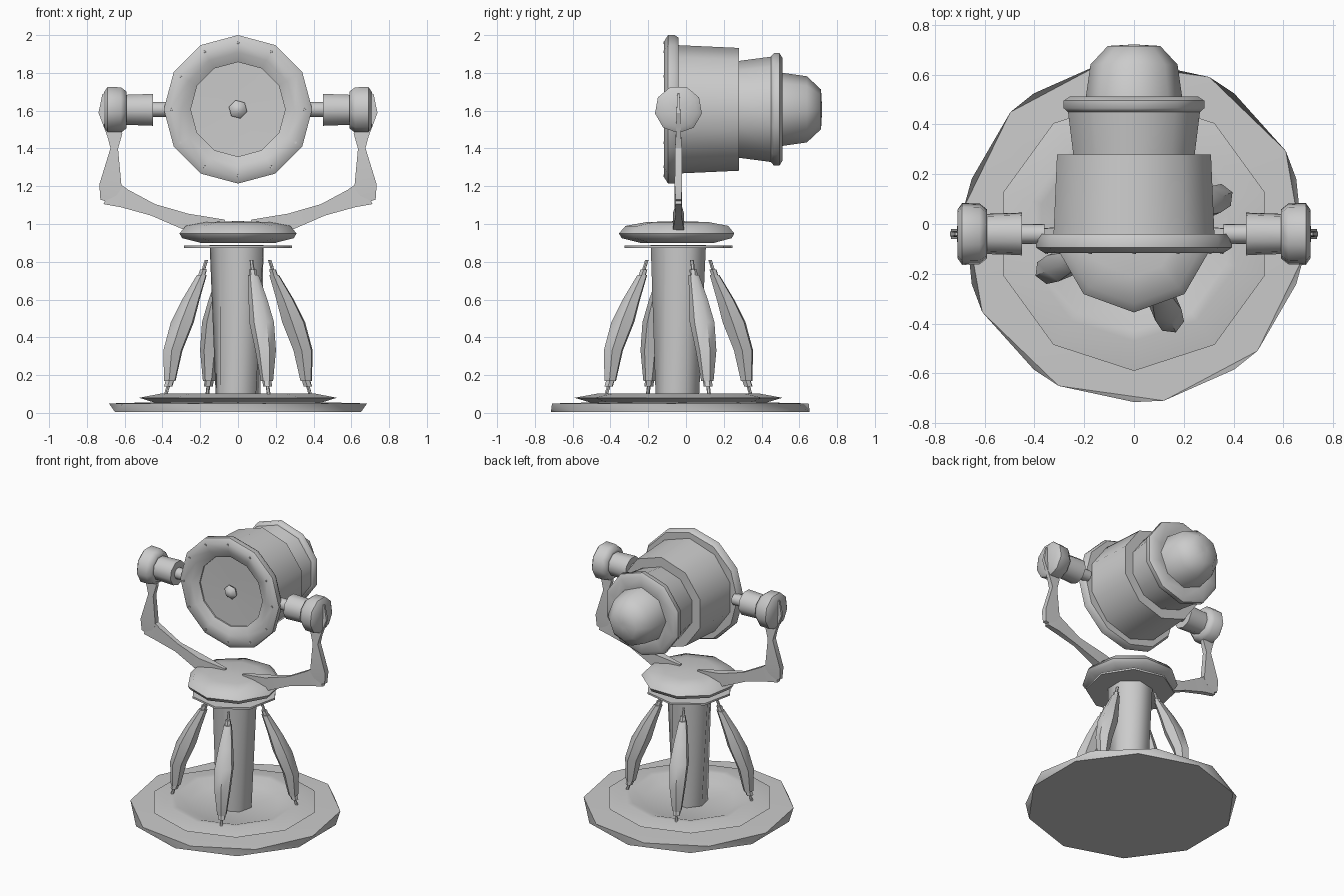
import bpy, bmesh, math
from mathutils import Matrix, Vector

if "Cube" in bpy.data.objects:
    bpy.data.objects.remove(bpy.data.objects["Cube"])

grey = bpy.data.materials.new("plain grey")
grey.use_nodes = True
grey.diffuse_color = (0.6, 0.6, 0.6, 1)
grey.node_tree.nodes["Principled BSDF"].inputs["Base Color"].default_value = grey.diffuse_color

MID_Y = -0.04    # pivot line of the head
MID_Z = 1.607
ALONG_Y = Matrix.Rotation(-math.pi / 2, 4, 'X')
ALONG_X = Matrix.Rotation(math.pi / 2, 4, 'Y')


def finish(name, bm, angle=55):
    bmesh.ops.recalc_face_normals(bm, faces=bm.faces)
    mesh = bpy.data.meshes.new(name)
    bm.to_mesh(mesh)
    bm.free()
    mesh.materials.append(grey)
    ob = bpy.data.objects.new(name, mesh)
    bpy.context.collection.objects.link(ob)
    bpy.ops.object.select_all(action='DESELECT')
    ob.select_set(True)
    bpy.context.view_layer.objects.active = ob
    bpy.ops.object.shade_smooth_by_angle(angle=math.radians(angle))
    return ob


def loft(name, rings, angle=55):
    """Skin a list of equal rings and cap both ends."""
    bm = bmesh.new()
    loops = [[bm.verts.new(p) for p in ring] for ring in rings]
    for a, b in zip(loops, loops[1:]):
        for i in range(len(a)):
            j = (i + 1) % len(a)
            bm.faces.new((a[i], a[j], b[j], b[i]))
    bm.faces.new(loops[0])
    bm.faces.new(loops[-1])
    return finish(name, bm, angle)


def lathe(name, profile, sides, origin=(0, 0, 0), turn=Matrix(), phase=0.0, twist=0.0, angle=55):
    """Spin (radius, height) pairs round an axis; twist turns each next ring."""
    rings = []
    for k, (r, h) in enumerate(profile):
        ring = []
        for i in range(sides):
            a = math.tau * i / sides + math.radians(phase + twist * k)
            ring.append(Vector(origin) + turn @ Vector((r * math.cos(a), r * math.sin(a), h)))
        rings.append(ring)
    return loft(name, rings, angle)


# Ground plate, slightly twisted between its lower and upper outline
lathe("ground_plate", [(0.685, 0.005), (0.69, 0.05), (0.5, 0.055)], 10,
      (0, -0.03, 0), phase=-90, twist=10)

# Raised ring with a shallow dish in the middle
lathe("base_ring", [(0.45, 0.05), (0.55, 0.08), (0.43, 0.102), (0.39, 0.1), (0.3, 0.065),
                    (0.02, 0.06)], 10, (0, MID_Y, 0), phase=-90)

# Central column
lathe("column", [(0.12, 0.06), (0.15, 0.89)], 7, (0, MID_Y, 0), phase=-90, twist=12)

# Turntable and the thin plate beneath it
lathe("turntable", [(0.2, 0.9), (0.3, 0.925), (0.315, 0.95), (0.28, 0.99), (0.17, 1.01),
                    (0.02, 1.015)], 9, (0, MID_Y, 0), phase=-90)
lathe("under_plate", [(0.29, 0.872), (0.29, 0.885)], 8, (0, MID_Y, 0), phase=10)

# Four leaning struts: (height, radius, outward bulge)
STRUT = [(0.1, 0.01, 0), (0.14, 0.01, 0), (0.14, 0.024, 0), (0.17, 0.024, 0), (0.17, 0.033, 0),
         (0.33, 0.055, 0.035), (0.48, 0.066, 0.03), (0.6, 0.05, 0.02), (0.73, 0.028, 0),
         (0.73, 0.02, 0), (0.76, 0.02, 0), (0.76, 0.01, 0), (0.81, 0.01, 0)]
for n in range(4):
    a = math.radians(23 + 90 * n)
    out = Vector((math.cos(a), math.sin(a), 0))
    side = Vector((-out.y, out.x, 0))
    rings = []
    for h, r, bulge in STRUT:
        reach = 0.415 - 0.23 * (h - 0.1) / 0.7 + bulge
        centre = out * reach + Vector((0, MID_Y, h))
        rings.append([centre + r * (out * math.cos(t) + side * math.sin(t))
                      for t in (math.tau * i / 6 for i in range(6))])
    loft(f"strut_{n + 1}", rings)


# Flat arms: (x, z, half width, half thickness), widths taken across the path
def blade(name, stations, sx):
    rings = []
    for i, (x, z, w, t) in enumerate(stations):
        before = stations[max(i - 1, 0)]
        after = stations[min(i + 1, len(stations) - 1)]
        d = Vector((after[0] - before[0], after[1] - before[1])).normalized()
        nx, nz = -d.y * w, d.x * w
        rings.append([(sx * (x + s * nx), MID_Y + q * t, z + s * nz)
                      for s, q in ((-1, -1), (1, -1), (1, 1), (-1, 1))])
    loft(name, rings, 30)


LOWER = [(0.07, 1.015, 0.008, 0.01), (0.27, 1.01, 0.045, 0.03), (0.45, 1.075, 0.032, 0.015),
         (0.6, 1.135, 0.05, 0.02), (0.685, 1.17, 0.07, 0.015)]
UPPER = [(0.7, 1.12, 0.03, 0.015), (0.675, 1.2, 0.06, 0.02), (0.655, 1.4, 0.02, 0.018),
         (0.652, 1.47, 0.04, 0.014), (0.695, 1.6, 0.045, 0.01), (0.71, 1.69, 0.008, 0.006)]
HUB = [(0.04, 0.36), (0.04, 0.45), (0.087, 0.45), (0.082, 0.59), (0.1, 0.59), (0.124, 0.62),
       (0.126, 0.69), (0.1, 0.708), (0.02, 0.71)]
for label, sx in (("left", 1), ("right", -1)):
    blade(label + "_lower_arm", LOWER, sx)
    blade(label + "_upper_arm", UPPER, sx)
    lathe(label + "_hub", [(r, sx * h) for r, h in HUB], 9, (0, MID_Y, MID_Z), ALONG_X)

# Lamp body from the front rim back to the rounded cap
HEAD = (0, 0, MID_Z)
lathe("front_rim", [(0.38, -0.04), (0.393, -0.06), (0.393, -0.095), (0.36, -0.116),
                    (0.3, -0.106), (0.25, -0.08), (0.25, -0.07), (0.02, -0.065)],
      12, HEAD, ALONG_Y, phase=-90)
lathe("drum", [(0.34, -0.05), (0.325, 0.28)], 10, HEAD, ALONG_Y, phase=-90)
lathe("rear_barrel", [(0.255, 0.27), (0.28, 0.46)], 10, HEAD, ALONG_Y, phase=-90)
lathe("rear_collar", [(0.28, 0.45), (0.297, 0.465), (0.297, 0.495), (0.27, 0.512), (0.2, 0.505)],
      10, HEAD, ALONG_Y, phase=-90)
lathe("rear_cap", [(0.195, 0.5), (0.175, 0.64), (0.105, 0.715), (0.02, 0.72)],
      8, HEAD, ALONG_Y, phase=-90)

# Knob in the middle of the lens
lathe("lens_knob", [(0.035, -0.06), (0.05, -0.085), (0.025, -0.112)], 6, HEAD, ALONG_Y, phase=15)

# Screws round the rim
for n in range(12):
    a = math.tau * n / 12
    lathe(f"rim_screw_{n + 1}", [(0.009, -0.1), (0.007, -0.12)], 5,
          (0.352 * math.sin(a), 0, MID_Z + 0.352 * math.cos(a)), ALONG_Y)
